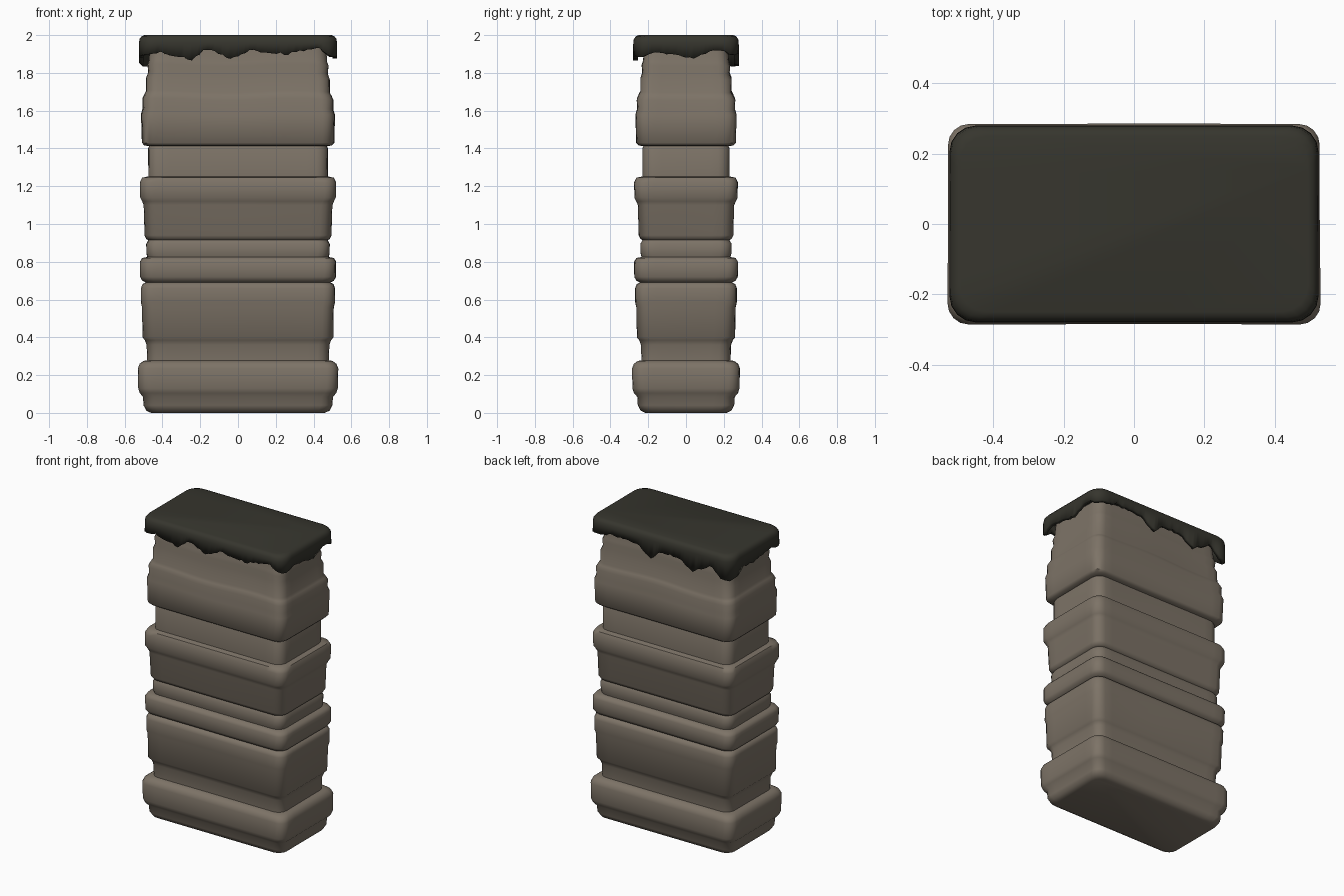
import bpy, bmesh, math, random

random.seed(4)
cube = bpy.data.objects.get("Cube")
if cube:
    bpy.data.objects.remove(cube)


def make_material(name, rgb):
    mat = bpy.data.materials.new(name)
    mat.use_nodes = True
    mat.diffuse_color = (*rgb, 1)
    mat.node_tree.nodes["Principled BSDF"].inputs["Base Color"].default_value = (*rgb, 1)
    return mat


stone = make_material("weathered stone", (0.205, 0.172, 0.135))
moss = make_material("dark moss", (0.037, 0.036, 0.027))

DEPTH_GAP = 0.245   # half width minus half depth


def outline(half_x, radius, side_x, side_y, steps=4):
    """Rounded rectangle, counter-clockwise from the front; tagged with side and position."""
    half_y = half_x - DEPTH_GAP
    a, b = half_x - radius, half_y - radius
    corners = [(a, -b, -90), (a, b, 0), (-a, b, 90), (-a, -b, 180)]
    points = []
    for i, (cx, cy, start) in enumerate(corners):
        for k in range(steps + 1):
            t = math.radians(start + 90 * k / steps)
            points.append((cx + radius * math.cos(t), cy + radius * math.sin(t)))
        nx, ny, turn = corners[(i + 1) % 4]
        sx, sy = points[-1]
        ex = nx + radius * math.cos(math.radians(turn))
        ey = ny + radius * math.sin(math.radians(turn))
        n = side_y if i % 2 == 0 else side_x
        points += [(sx + (ex - sx) * k / n, sy + (ey - sy) * k / n) for k in range(1, n)]
    return points


def loft(bm, rings):
    """Join successive vertex rings with quads."""
    loops = [[bm.verts.new(p) for p in ring] for ring in rings]
    for low, high in zip(loops, loops[1:]):
        for i in range(len(low)):
            j = (i + 1) % len(low)
            bm.faces.new((low[i], low[j], high[j], high[i]))
    return loops


def finish(bm, name, mat, angle):
    bmesh.ops.recalc_face_normals(bm, faces=bm.faces)
    mesh = bpy.data.meshes.new(name)
    bm.to_mesh(mesh)
    bm.free()
    obj = bpy.data.objects.new(name, mesh)
    bpy.context.collection.objects.link(obj)
    mesh.materials.append(mat)
    bpy.ops.object.select_all(action='DESELECT')
    obj.select_set(True)
    bpy.context.view_layer.objects.active = obj
    bpy.ops.object.shade_smooth_by_angle(angle=math.radians(angle))
    return obj


# Stone column: height and half width up the worn layers
profile = [
    (0, 0.46), (0.012, 0.485), (0.04, 0.5), (0.085, 0.503), (0.105, 0.52), (0.13, 0.528),
    (0.235, 0.53), (0.26, 0.52), (0.275, 0.5), (0.278, 0.48),
    (0.36, 0.483), (0.385, 0.492), (0.4, 0.504), (0.56, 0.507), (0.585, 0.513),
    (0.66, 0.513), (0.682, 0.505), (0.69, 0.488), (0.7, 0.507), (0.72, 0.518),
    (0.8, 0.519), (0.82, 0.507), (0.825, 0.48), (0.845, 0.485), (0.895, 0.486),
    (0.915, 0.475), (0.92, 0.485), (0.94, 0.495), (1.1, 0.5), (1.12, 0.508), (1.14, 0.518),
    (1.22, 0.519), (1.245, 0.507), (1.252, 0.475), (1.4, 0.475), (1.412, 0.47),
    (1.416, 0.495), (1.43, 0.508), (1.58, 0.512), (1.61, 0.503), (1.66, 0.505),
    (1.685, 0.494), (1.7, 0.486), (1.77, 0.486), (1.8, 0.475), (1.84, 0.479),
    (1.86, 0.472), (1.95, 0.465),
]


def column_ring(z, half):
    ring = []
    for x, y in outline(half, 0.06, 16, 8):
        sway = 1 + 0.004 * math.sin(7 * x + 5 * z) * math.cos(6 * y - 3 * z)
        lift = 0.006 * math.sin(9 * x + 4 * y) * max(0, min(1, (z - 1.45) * 5))
        ring.append((x * sway, y * sway, z + lift))
    return ring


bm = bmesh.new()
loops = loft(bm, [column_ring(z, half) for z, half in profile])
bm.faces.new(loops[0])
bm.faces.new(loops[-1])
finish(bm, "stone_column", stone, 50)

# Hanging moss edge: position along each side and height of the ragged rim
front_rim = [(-0.53, 1.89), (-0.43, 1.91), (-0.31, 1.89), (-0.25, 1.87), (-0.16, 1.93),
             (-0.05, 1.875), (0.07, 1.92), (0.25, 1.9), (0.43, 1.93), (0.53, 1.87)]
right_rim = [(-0.28, 1.87), (-0.2, 1.905), (-0.04, 1.9), (0.04, 1.87), (0.13, 1.92),
             (0.21, 1.91), (0.28, 1.89)]
back_rim = [(-0.53, 1.84), (-0.46, 1.84), (-0.38, 1.91), (-0.3, 1.87), (-0.24, 1.835),
            (-0.15, 1.9), (0, 1.9), (0.07, 1.84), (0.15, 1.91), (0.35, 1.92), (0.53, 1.89)]
left_rim = [(-0.28, 1.89), (-0.1, 1.91), (0.05, 1.88), (0.14, 1.9), (0.2, 1.85), (0.28, 1.84)]


def sample(table, t):
    for (t0, z0), (t1, z1) in zip(table, table[1:]):
        if t <= t1:
            return z0 + (z1 - z0) * (t - t0) / (t1 - t0)
    return table[-1][1]


def rim_height(x, y):
    on_side = abs(x) - DEPTH_GAP > abs(y)
    if on_side:
        z = sample(right_rim if x > 0 else left_rim, y)
    else:
        z = sample(front_rim if y < 0 else back_rim, x)
    return z + random.uniform(-0.007, 0.007)


# Moss cap: rounded top slab with a thin ragged skirt
bm = bmesh.new()
rim = [(x, y, rim_height(x, y)) for x, y in outline(0.525, 0.075, 44, 20)]
upper = [[(x, y, z) for x, y in outline(half, 0.075, 44, 20)]
         for z, half in [(1.96, 0.524), (1.98, 0.521), (1.994, 0.51), (2, 0.495)]]
loops = loft(bm, [rim] + upper)
bm.faces.new(loops[-1])
cap = finish(bm, "moss_cap", moss, 60)
shell = cap.modifiers.new("Skirt thickness", 'SOLIDIFY')
shell.thickness = 0.025
shell.offset = -1
